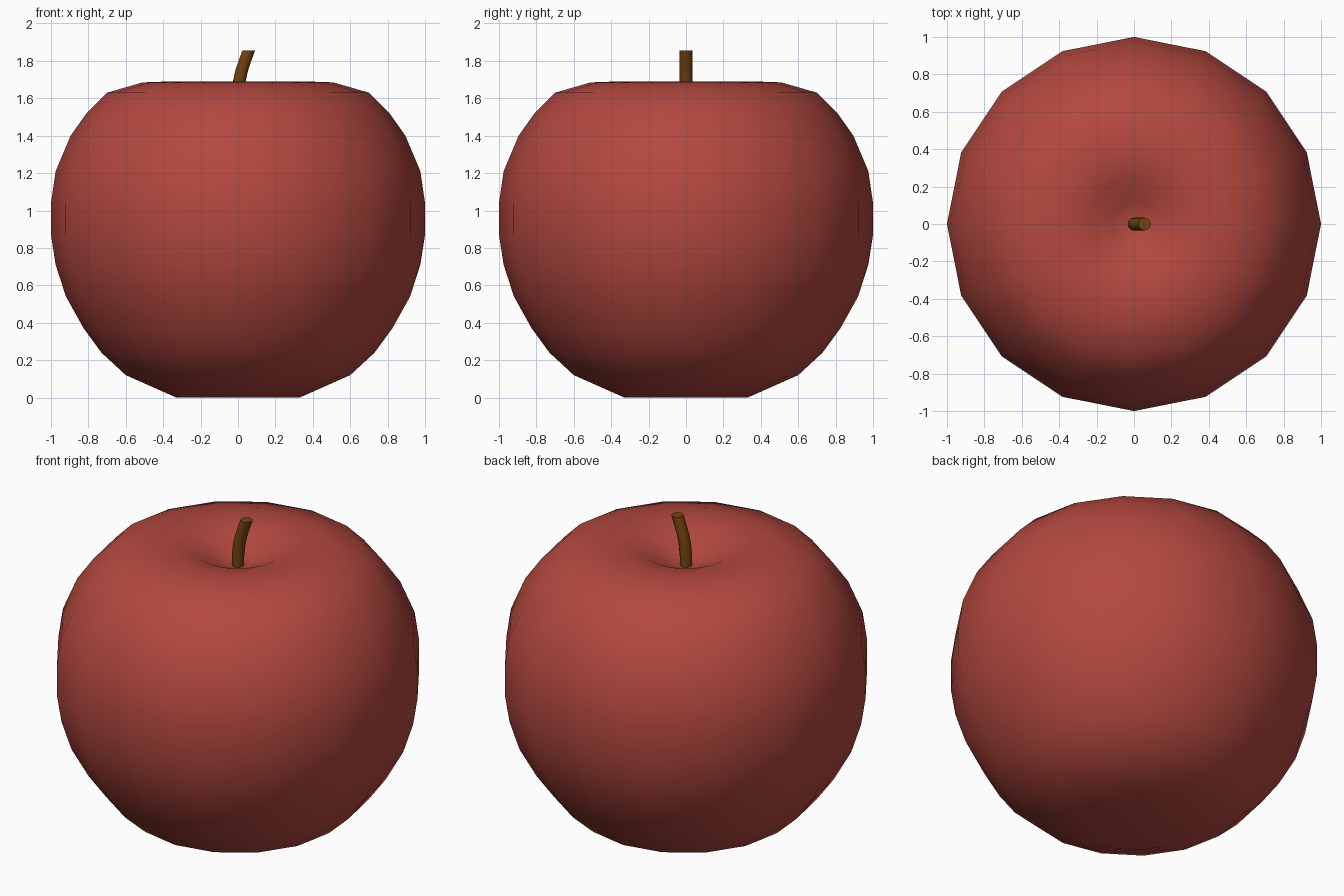
import bpy, bmesh
from math import cos, sin, tau

if "Cube" in bpy.data.objects:
    bpy.data.objects.remove(bpy.data.objects["Cube"])


def build(name, rings, sides, color, poles=(None, None), angle=180):
    """Loft horizontal rings (x centre, radius, z), closed by pole points or caps."""
    bm = bmesh.new()
    loops = [[bm.verts.new((cx + r * cos(tau * i / sides), r * sin(tau * i / sides), z))
              for i in range(sides)] for cx, r, z in rings]
    for a, b in zip(loops, loops[1:]):
        for i in range(sides):
            j = (i + 1) % sides
            bm.faces.new((a[i], a[j], b[j], b[i]))
    for loop, pole in zip((loops[0], loops[-1]), poles):
        if pole is None:
            bm.faces.new(loop)
        else:
            tip = bm.verts.new((0, 0, pole))
            for i in range(sides):
                bm.faces.new((loop[i], loop[(i + 1) % sides], tip))
    bmesh.ops.recalc_face_normals(bm, faces=bm.faces)
    mesh = bpy.data.meshes.new(name)
    bm.to_mesh(mesh)
    bm.free()
    obj = bpy.data.objects.new(name, mesh)
    bpy.context.collection.objects.link(obj)
    mat = bpy.data.materials.new(name + "_color")
    mat.diffuse_color = (*color, 1)
    mat.use_nodes = True
    mat.node_tree.nodes["Principled BSDF"].inputs["Base Color"].default_value = mat.diffuse_color
    mesh.materials.append(mat)
    bpy.ops.object.select_all(action='DESELECT')
    obj.select_set(True)
    bpy.context.view_layer.objects.active = obj
    bpy.ops.object.shade_smooth_by_angle(angle=angle * tau / 360)
    return obj


# Apple body: revolved profile with a dimple on top
profile = [(0.33, 0.0), (0.60, 0.12), (0.73, 0.24), (0.825, 0.37), (0.92, 0.54),
           (0.975, 0.71), (1.0, 0.87), (1.0, 1.04), (0.975, 1.21), (0.895, 1.40),
           (0.81, 1.52), (0.70, 1.63), (0.51, 1.685), (0.37, 1.69), (0.25, 1.665),
           (0.12, 1.60)]
build("apple_body", [(0, r, z) for r, z in profile], 16,
      (0.45, 0.065, 0.05), poles=(0.03, 1.56))

# Curved stem rising from the dimple
path = [(0, 1.53), (0.0, 1.62), (0.007, 1.69), (0.02, 1.75), (0.037, 1.80), (0.057, 1.855)]
build("stem", [(x, 0.034, z) for x, z in path], 12, (0.17, 0.055, 0.005), angle=40)
